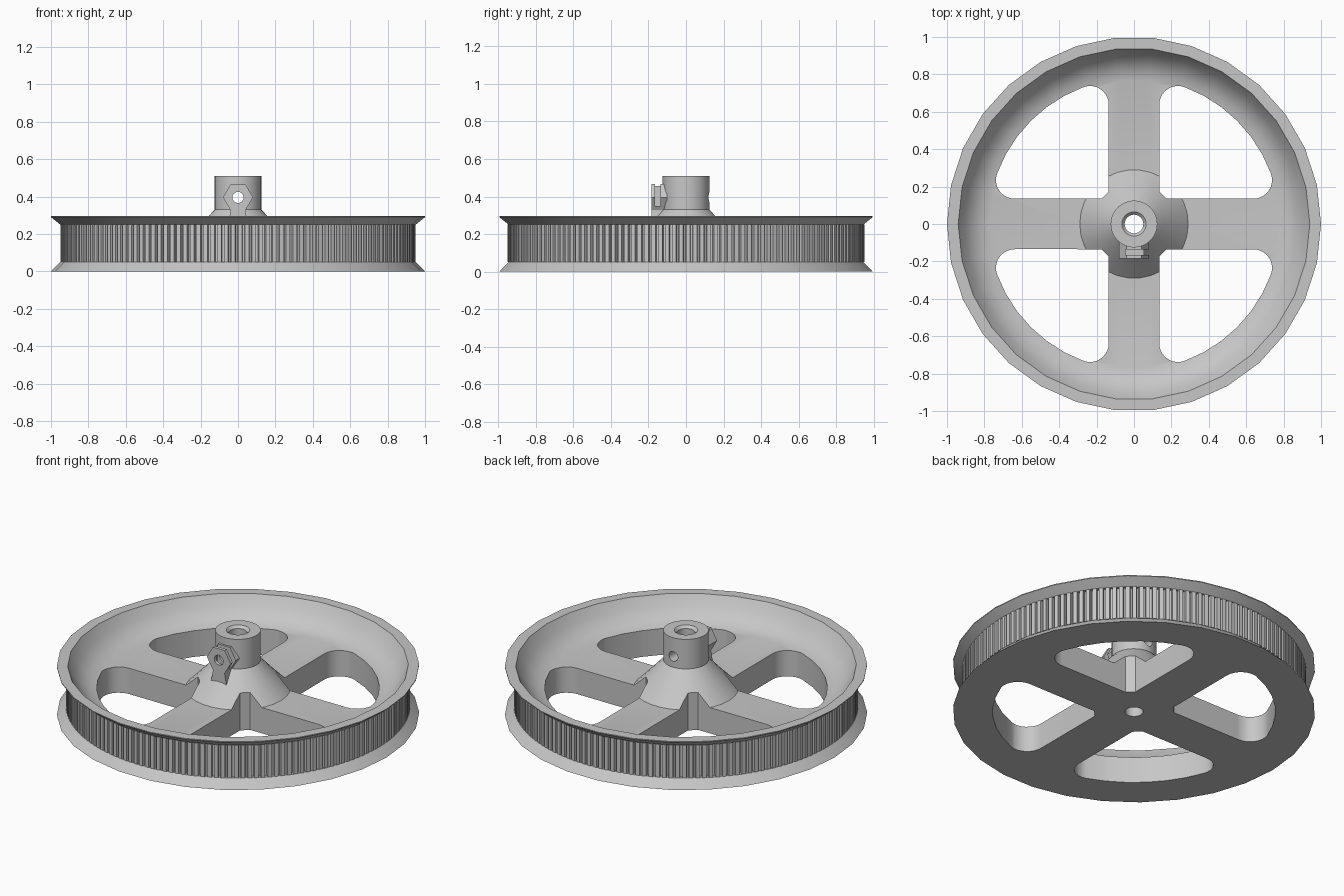
import bpy, bmesh, math
from math import sin, cos, pi, radians, hypot, atan2
from mathutils import Matrix, Vector

old = bpy.data.objects.get("Cube")
if old:
    bpy.data.objects.remove(old, do_unlink=True)

grey = bpy.data.materials.new("light_grey")
grey.use_nodes = True
COLOUR = (0.57, 0.57, 0.57, 1)
grey.diffuse_color = COLOUR
grey.node_tree.nodes["Principled BSDF"].inputs["Base Color"].default_value = COLOUR


def make_object(name, bm):
    bmesh.ops.recalc_face_normals(bm, faces=bm.faces)
    mesh = bpy.data.meshes.new(name)
    bm.to_mesh(mesh)
    bm.free()
    mesh.materials.append(grey)
    obj = bpy.data.objects.new(name, mesh)
    bpy.context.collection.objects.link(obj)
    return obj


def lathe(name, profile, sides):
    """Revolve a closed (radius, height) loop around z."""
    bm = bmesh.new()
    rings = []
    for i in range(sides):
        a = 2 * pi * i / sides
        rings.append([bm.verts.new((r * cos(a), r * sin(a), z)) for r, z in profile])
    n = len(profile)
    for i in range(sides):
        a, b = rings[i], rings[(i + 1) % sides]
        for j in range(n):
            k = (j + 1) % n
            bm.faces.new((a[j], b[j], b[k], a[k]))
    return make_object(name, bm)


def prism(name, points, low, high, matrix=Matrix()):
    """Extrude an outline from low to high along z, then transform it."""
    bm = bmesh.new()
    face = bm.faces.new([bm.verts.new((x, y, low)) for x, y in points])
    out = bmesh.ops.extrude_face_region(bm, geom=[face])
    moved = [v for v in out["geom"] if isinstance(v, bmesh.types.BMVert)]
    bmesh.ops.translate(bm, verts=moved, vec=(0, 0, high - low))
    bmesh.ops.transform(bm, matrix=matrix, verts=bm.verts)
    return make_object(name, bm)


def activate(obj):
    bpy.ops.object.select_all(action='DESELECT')
    obj.select_set(True)
    bpy.context.view_layer.objects.active = obj


def cut(target, cutter):
    cutter.hide_render = True
    activate(target)
    mod = target.modifiers.new("cut", 'BOOLEAN')
    mod.operation, mod.solver, mod.object = 'DIFFERENCE', 'EXACT', cutter
    bpy.ops.object.modifier_apply(modifier=mod.name)


def smooth(obj):
    activate(obj)
    bpy.ops.object.shade_smooth_by_angle(angle=radians(28))


# Wheel body: flanges, dished web, hub cone and bored hub
flanges = [(0.05, 0), (1, 0), (0.95, 0.05), (0.92, 0.05), (0.92, 0.25),
           (0.95, 0.25), (1, 0.29), (1, 0.295), (0.94, 0.295)]
dish = [(0.905, 0.235), (0.865, 0.195), (0.82, 0.168), (0.77, 0.157)]
hub = [(0.29, 0.157), (0.2, 0.25), (0.165, 0.288), (0.125, 0.33),
       (0.125, 0.51), (0.065, 0.51), (0.05, 0.495)]
body = lathe("pulley_wheel", flanges + dish + hub, 30)

# Four windows between the spokes
EDGE, OUTER, FILLET, CHAMFER = 0.135, 0.78, 0.1, 0.04
fy = EDGE + FILLET
fx = math.sqrt((OUTER - FILLET) ** 2 - fy ** 2)
tilt = atan2(fy, fx)


def arc(cx, cy, r, start, end, steps):
    return [(cx + r * cos(start + (end - start) * i / steps),
             cy + r * sin(start + (end - start) * i / steps)) for i in range(steps + 1)]


window = [(EDGE, EDGE + CHAMFER), (EDGE + CHAMFER, EDGE)]
window += arc(fx, fy, FILLET, -pi / 2, tilt, 8)
window += arc(0, 0, OUTER, tilt, pi / 2 - tilt, 6)[1:-1]
window += arc(fy, fx, FILLET, pi / 2 - tilt, pi, 8)
cutters = []
for i in range(4):
    cutter = prism("window_cutter", window, -0.1, 0.6, Matrix.Rotation(i * pi / 2, 4, 'Z'))
    cut(body, cutter)
    cutters.append(cutter)

# Nut holder on the front of the hub: hexagon on a flared stem
stand = Matrix.Rotation(pi / 2, 4, 'X')     # outline x, z; depth runs to -y
HOLE_Z = 0.396
hexagon = [(0.08 * cos(i * pi / 3), HOLE_Z + 0.08 * sin(i * pi / 3)) for i in range(5)]
stem = [(-0.04, 0.327), (-0.04, 0.32), (-0.055, 0.24), (0.055, 0.24), (0.04, 0.32), (0.04, 0.327)]
holder = prism("nut_holder", hexagon + stem, 0.1, 0.185, stand)
slot = prism("slot_cutter", [(-0.045, 0.35), (0.1, 0.35), (0.1, 0.6), (-0.045, 0.6)],
             0.135, 0.165, stand)
cut(holder, slot)
cutters.append(slot)

# Set screw hole through holder and hub
circle = arc(0, HOLE_Z, 0.03, 0, 2 * pi, 20)[:-1]
screw_hole = prism("screw_cutter", circle, -0.3, 0.3, stand)
bore = prism("bore_cutter", arc(0, 0, 0.05, 0, 2 * pi, 30)[:-1], -0.1, 0.6)
for part in (body, holder):
    cut(part, screw_hole)
cutters += [screw_hole, bore]
for cutter in cutters:
    bpy.data.objects.remove(cutter, do_unlink=True)
smooth(body)
smooth(holder)

# Toothed belt track
TEETH = 160
outline = []
for i in range(TEETH):
    for share, radius in ((0, 0.95), (0.6, 0.95), (0.68, 0.928), (0.92, 0.928)):
        a = 2 * pi * (i + share) / TEETH
        outline.append((radius * cos(a), radius * sin(a)))
bm = bmesh.new()
loops = []
for z in (0.05, 0.25):
    outer = [bm.verts.new((x, y, z)) for x, y in outline]
    inner = [bm.verts.new(Vector((x, y, 0)).normalized() * 0.917 + Vector((0, 0, z)))
             for x, y in outline]
    loops.append((outer, inner))
(lo, li), (uo, ui) = loops
count = len(outline)
for i in range(count):
    j = (i + 1) % count
    for a, b in ((lo, uo), (uo, ui), (ui, li), (li, lo)):
        bm.faces.new((a[i], a[j], b[j], b[i]))
make_object("belt_teeth", bm)
